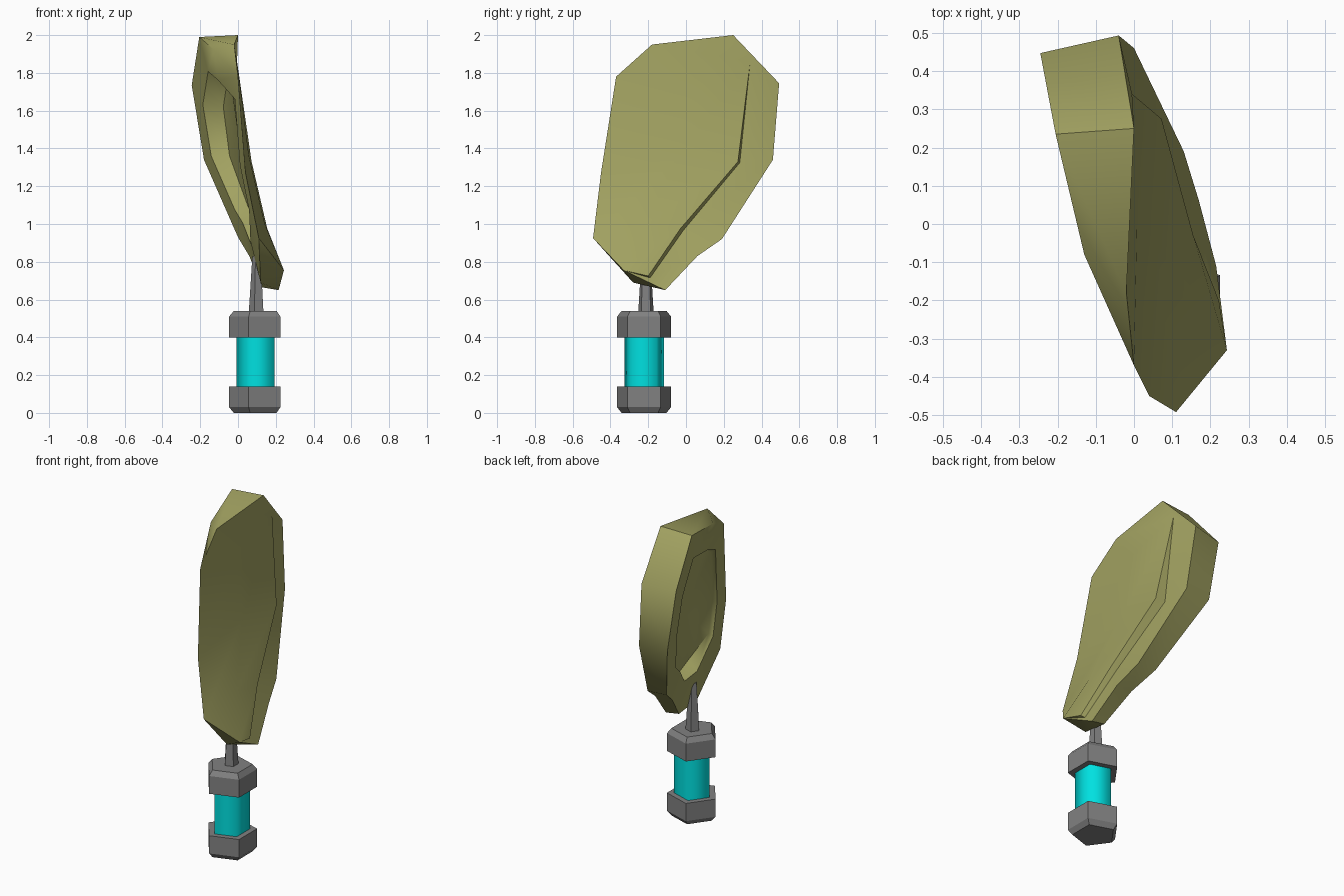
import bpy, bmesh, math
from mathutils import Vector

cube = bpy.data.objects.get("Cube")
if cube:
    bpy.data.objects.remove(cube, do_unlink=True)


def material(name, rgb):
    m = bpy.data.materials.new(name)
    m.use_nodes = True
    m.diffuse_color = (*rgb, 1)
    m.node_tree.nodes["Principled BSDF"].inputs["Base Color"].default_value = (*rgb, 1)
    return m


olive = material("olive", (0.36, 0.36, 0.12))
grey = material("grey", (0.22, 0.22, 0.22))
cyan = material("cyan", (0.0, 0.75, 0.75))


def finish(bm, name, mat, smooth_angle):
    bmesh.ops.recalc_face_normals(bm, faces=bm.faces)
    mesh = bpy.data.meshes.new(name)
    bm.to_mesh(mesh)
    bm.free()
    mesh.materials.append(mat)
    ob = bpy.data.objects.new(name, mesh)
    bpy.context.collection.objects.link(ob)
    bpy.ops.object.select_all(action='DESELECT')
    ob.select_set(True)
    bpy.context.view_layer.objects.active = ob
    bpy.ops.object.shade_smooth_by_angle(angle=math.radians(smooth_angle))


def pentagon_part(name, rings, mat, centre=(0.103, -0.222), smooth_angle=30):
    """Stack five-sided rings given as (z, radius) with one corner toward -x."""
    bm = bmesh.new()
    loops = []
    for z, r in rings:
        angles = [math.pi * (1 + 0.4 * i) for i in range(5)]
        loops.append([bm.verts.new((centre[0] + r * math.cos(a),
                                    centre[1] + r * math.sin(a), z)) for a in angles])
    for low, high in zip(loops, loops[1:]):
        for i in range(5):
            j = (i + 1) % 5
            bm.faces.new((low[i], low[j], high[j], high[i]))
    bm.faces.new(loops[0])
    bm.faces.new(loops[-1])
    finish(bm, name, mat, smooth_angle)


# Handle: two chamfered caps, grip and tapered neck
pentagon_part("bottom_cap", [(0, 0.125), (0.03, 0.15), (0.14, 0.15)], grey)
pentagon_part("grip", [(0.13, 0.11), (0.41, 0.11)], cyan, smooth_angle=80)
pentagon_part("top_cap", [(0.40, 0.15), (0.51, 0.15), (0.54, 0.125)], grey)
pentagon_part("neck", [(0.53, 0.043), (0.83, 0.024)], grey, (0.1, -0.212))

# Blade: front rim corners, going round from the top
front_rim = [(-.02, -.18, 1.95), (0, .25, 2.0), (-.04, .493, 1.745), (0, .46, 1.34),
             (.13, .19, .92), (.17, .06, .83), (.215, -.11, .65), (.243, -.33, .755),
             (.11, -.492, .925), (.04, -.45, 1.27), (0, -.37, 1.78)]
# Back rim corners; the last three front corners are shared at the thin edge
back_rim = [(-.13, -.08, 1.925), (-.205, .235, 1.99), (-.245, .447, 1.735), (-.18, .44, 1.34),
            (0, .19, .93), (.06, .05, .83), (.125, -.11, .665), (.12, -.28, .69)]
# Ridge of the main face, foot of the step beyond it, and points inside the face
ridge = [(-.005, .34, 1.86), (.072, .275, 1.33), (.155, -.03, .975), (.222, -.2, .725)]
step_foot = [(.012, .285, 1.325), (.122, -.015, .965), (.2, -.19, .715)]
inner = [(.008, 0, 1.76), (.058, -.04, 1.36), (.142, -.22, 1.0)]

bm = bmesh.new()
F, B, R, G, M = [[bm.verts.new(p) for p in pts]
                 for pts in (front_rim, back_rim, ridge, step_foot, inner)]
B += F[8:]
G.insert(0, R[0])

# Front face: outer flange, main face, then the step between them
front_faces = [
    (F[1], F[2], G[0]), (F[2], F[3], G[1], G[0]), (F[3], F[4], G[2], G[1]),
    (F[4], F[5], G[2]), (F[5], F[6], G[3], G[2]), (F[6], F[7], G[3]),
    (F[0], F[1], R[0], M[0]), (R[0], R[1], M[1], M[0]), (R[1], R[2], M[2], M[1]),
    (R[2], R[3], F[7], M[2]), (F[7], F[8], M[2]), (F[8], F[9], M[1], M[2]),
    (F[9], F[10], M[0], M[1]), (F[10], F[0], M[0]),
    (R[0], G[1], R[1]), (R[1], G[1], G[2], R[2]), (R[2], G[2], G[3], R[3]),
    (R[3], G[3], F[7])]
for f in front_faces:
    bm.faces.new(f)

# Hollow on the back: opening and floor loops
back_mid, front_mid = Vector((-.055, -.03, 1.4)), Vector((.05, -.03, 1.4))
opening, floor = [], []
for f, b in zip(F, B):
    hole = b.co.lerp(back_mid, 0.31)
    opening.append(bm.verts.new(hole))
    floor.append(bm.verts.new(hole.lerp(f.co.lerp(front_mid, 0.38), 0.6)))
floor_mid = bm.verts.new((.015, 0, 1.37))

count = len(F)
for i in range(count):
    j = (i + 1) % count
    side = list(dict.fromkeys((F[i], F[j], B[j], B[i])))
    if len(side) > 2:
        bm.faces.new(side)
    bm.faces.new((B[i], B[j], opening[j], opening[i]))
    bm.faces.new((opening[i], opening[j], floor[j], floor[i]))
    bm.faces.new((floor[i], floor[j], floor_mid))
finish(bm, "blade", olive, 55)
